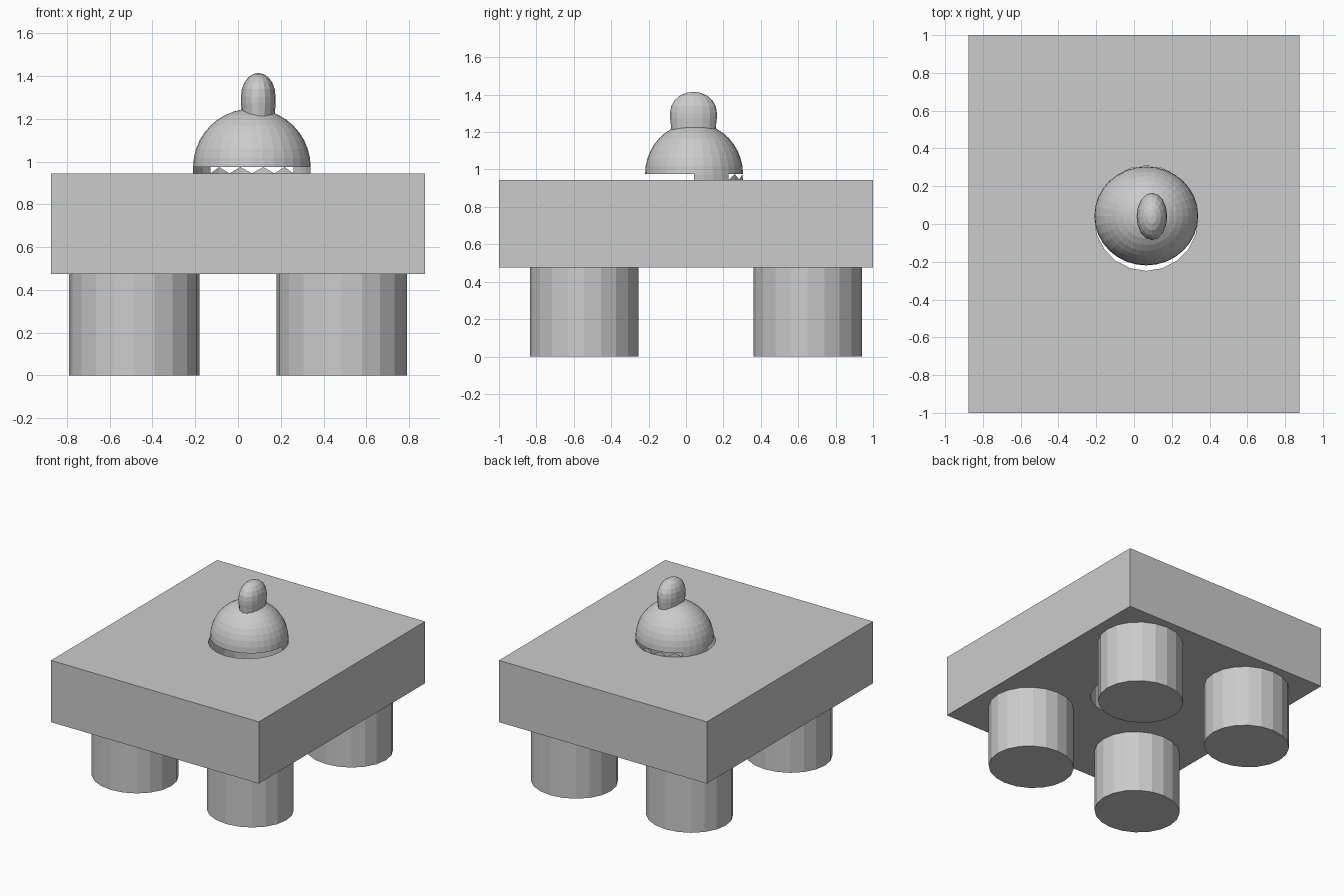
import bpy, bmesh
from math import sin, cos, pi

if "Cube" in bpy.data.objects:
    bpy.data.objects.remove(bpy.data.objects["Cube"])


def make_object(name, bm):
    bmesh.ops.recalc_face_normals(bm, faces=bm.faces)
    mesh = bpy.data.meshes.new(name)
    bm.to_mesh(mesh)
    bm.free()
    ob = bpy.data.objects.new(name, mesh)
    bpy.context.collection.objects.link(ob)
    return ob


def cylinder(name, x, y, rx, ry, z0, z1, sides=20):
    bpy.ops.mesh.primitive_cylinder_add(vertices=sides, radius=1, depth=2,
                                        location=(x, y, (z0 + z1) / 2))
    ob = bpy.context.object
    ob.name = name
    ob.scale = (rx, ry, (z1 - z0) / 2)
    return ob


def lathe(bm, x, y, rx, ry, profile, top, sides):
    # elliptical rings of (relative radius, z), closed by a single top point
    rings = [[bm.verts.new((x + rx * r * cos(2 * pi * i / sides),
                            y + ry * r * sin(2 * pi * i / sides), z))
              for i in range(sides)] for r, z in profile]
    for a, b in zip(rings, rings[1:]):
        for i in range(sides):
            j = (i + 1) % sides
            bm.faces.new((a[i], a[j], b[j], b[i]))
    tip = bm.verts.new((x, y, top))
    for i in range(sides):
        bm.faces.new((rings[-1][i], rings[-1][(i + 1) % sides], tip))
    return rings


# slab body with a round hole through it under the dome
bpy.ops.mesh.primitive_cube_add(size=1, location=(0, 0, 0.71))
body = bpy.context.object
body.name = "body_slab"
body.scale = (1.75, 2.0, 0.47)
cutter = cylinder("hole_cutter", 0.065, 0.03, 0.275, 0.278, 0.3, 1.1)
cutter.hide_render = True
cutter.hide_set(True)
cut = body.modifiers.new("hole", 'BOOLEAN')
cut.operation = 'DIFFERENCE'
cut.object = cutter
cut.solver = 'EXACT'

# four stubby legs
for side, x in (("left", -0.485), ("right", 0.485)):
    for end, y in (("front", -0.545), ("back", 0.65)):
        cylinder(f"{end}_{side}_leg", x, y, 0.305, 0.29, 0, 0.475)

# hollow dome, open below, with a skirt along its back half
bm = bmesh.new()
N = 32
profile = [(cos(k * pi / 20), 0.975 + 0.273 * sin(k * pi / 20)) for k in range(10)]
rim = lathe(bm, 0.065, 0.043, 0.275, 0.262, profile, 1.248, N)[0]
low = [bm.verts.new((v.co.x, v.co.y, 0.945)) for v in rim[:N // 2 + 1]]
for i in range(N // 2):
    if 4 <= i < 12:   # jagged stretch
        bm.faces.new((rim[i], low[i], low[i + 1]) if i % 2 else
                     (rim[i + 1], low[i], low[i + 1]))
    else:
        bm.faces.new((rim[i], low[i], low[i + 1], rim[i + 1]))
make_object("dome", bm)

# small flattened knob on the dome
bm = bmesh.new()
profile = [(0.93, 1.19), (0.97, 1.24), (1.0, 1.275), (1.0, 1.305)]
profile += [(cos(k * pi / 10), 1.305 + 0.11 * sin(k * pi / 10)) for k in range(1, 5)]
lathe(bm, 0.095, 0.04, 0.081, 0.125, profile, 1.415, 16)
make_object("knob", bm)
